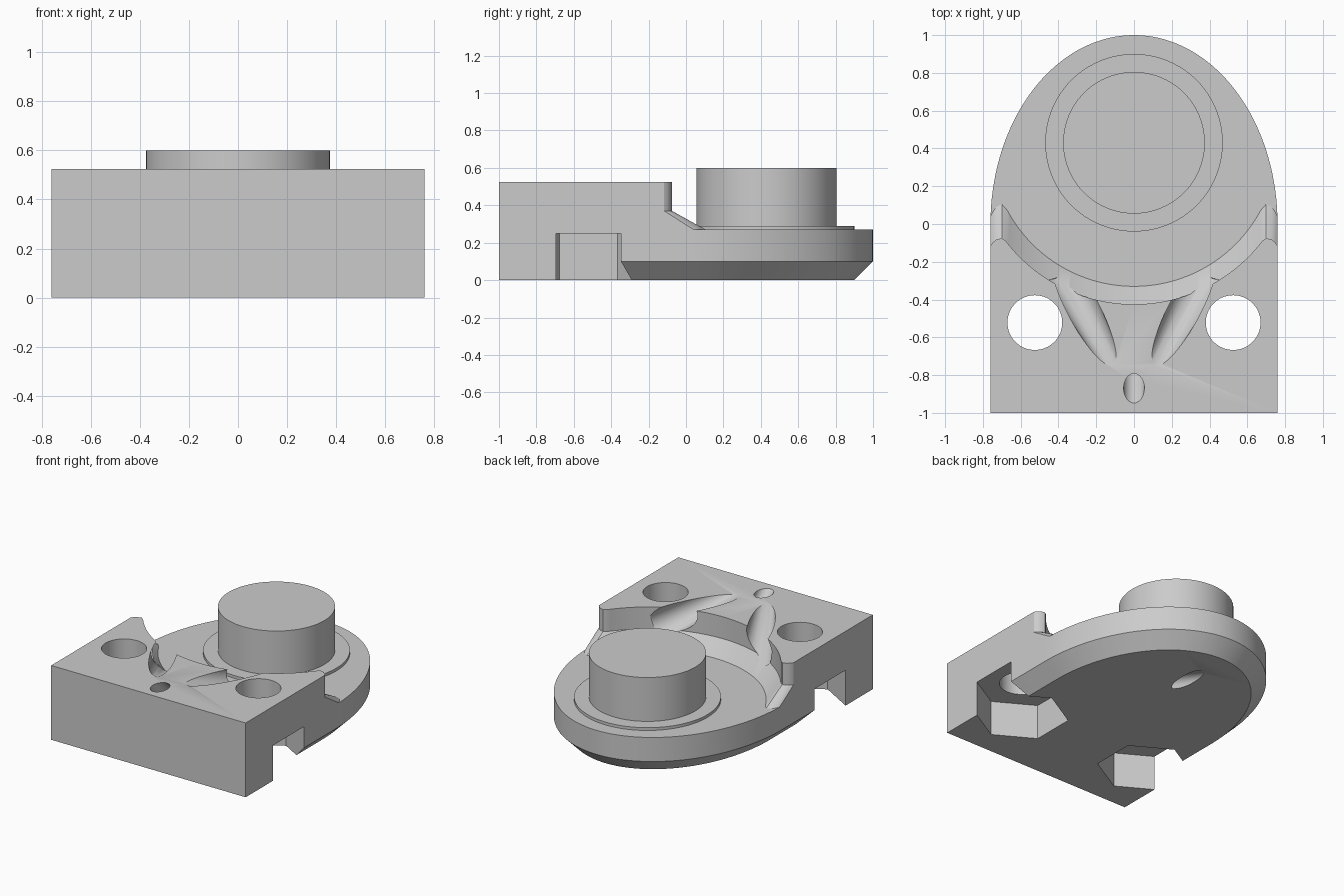
import bpy
import bmesh
from math import cos, sin, pi, sqrt, radians
from mathutils import Vector

if "Cube" in bpy.data.objects:
    bpy.data.objects.remove(bpy.data.objects["Cube"])

grey = bpy.data.materials.new("plain grey")
grey.use_nodes = True
COLOUR = (0.6, 0.6, 0.6, 1)
grey.diffuse_color = COLOUR
grey.node_tree.nodes["Principled BSDF"].inputs["Base Color"].default_value = COLOUR

HALF = 0.76        # half width of the body
DISC_Y = 0.43      # centre of the round post and recess


def finish(name, bm):
    bmesh.ops.recalc_face_normals(bm, faces=bm.faces)
    mesh = bpy.data.meshes.new(name)
    bm.to_mesh(mesh)
    bm.free()
    mesh.materials.append(grey)
    obj = bpy.data.objects.new(name, mesh)
    bpy.context.collection.objects.link(obj)
    return obj


def loft(name, rings):
    """Skin matching closed rings and cap both ends."""
    bm = bmesh.new()
    rows = [[bm.verts.new(p) for p in ring] for ring in rings]
    for a, b in zip(rows, rows[1:]):
        for i in range(len(a)):
            j = (i + 1) % len(a)
            bm.faces.new((a[i], a[j], b[j], b[i]))
    bm.faces.new(rows[0])
    bm.faces.new(rows[-1])
    return finish(name, bm)


def rod(name, start, end, r1, r2, sides=64, turn=0):
    """Cylinder or cone between two points."""
    start, end = Vector(start), Vector(end)
    axis = end - start
    u = axis.orthogonal().normalized()
    if abs(axis.normalized().z) > 0.99:
        u = Vector((1, 0, 0))
    v = axis.normalized().cross(u)
    angles = [turn + 2 * pi * i / sides for i in range(sides)]
    return loft(name, [[c + r * (u * cos(a) + v * sin(a)) for a in angles]
                       for c, r in ((start, r1), (end, r2))])


def cut(target, cutter):
    mod = target.modifiers.new("cut", "BOOLEAN")
    mod.operation = "DIFFERENCE"
    mod.solver = "EXACT"
    mod.object = cutter
    bpy.context.view_layer.objects.active = target
    bpy.ops.object.modifier_apply(modifier=mod.name)
    bpy.data.objects.remove(cutter)


def outline(inset, front):
    """Straight sides closed by a half ellipse at the back."""
    a, b = HALF - inset, 1 - inset
    arc = [(a * cos(pi * i / 72), b * sin(pi * i / 72)) for i in range(73)]
    return [(a, front)] + arc + [(-a, front)]


# Full height body
body = loft("body", [[(x, y, z) for x, y in outline(0, -1)] for z in (0, 0.525)])


# Round recess with a sloped foot and rounded wing tips
def recess_ring(z, radius, reach, tip):
    n = 48
    half = [(reach * i / n, DISC_Y - sqrt(radius ** 2 - (reach * i / n) ** 2))
            for i in range(n + 1)]
    half += tip + [(1, tip[-1][1]), (1, 1.2)]
    left = [(-x, y) for x, y in reversed(half[1:])]
    return [(x, y, z) for x, y in left + half]


top_tip = [(0.70, -0.075), (0.73, -0.083), (0.75, -0.10), (0.765, -0.125)]
foot_tip = [(0.70, 0.105), (0.73, 0.09), (0.75, 0.06), (0.765, 0.03)]
cut(body, loft("recess_cutter", [
    recess_ring(0.27, 0.76, 0.67, foot_tip),
    recess_ring(0.37, 0.855, 0.68, top_tip),
    recess_ring(0.7, 0.855, 0.68, top_tip)]))

# Chamfer around the lower rim
section = [(0.12, -0.02), (-0.02, 0.12), (-0.02, -0.02)]
paths = [[(x, y, z) for x, y in outline(d, -0.5)] for d, z in section]
cut(body, loft("chamfer_cutter", list(zip(*paths))))

for side in (-1, 1):
    # Hexagonal pocket below and bolt hole through it
    x, y = side * 0.525, -0.522
    cut(body, rod("pocket_cutter", (x, y, -0.1), (x, y, 0.25), 0.31, 0.31, 6, pi / 6))
    cut(body, rod("bolt_cutter", (x, y, -0.2), (x, y, 0.8), 0.145, 0.145))
    # Slanted groove running down into the recess
    cut(body, rod("groove_cutter", (side * 0.11, -0.75, 0.59),
                  (side * 0.38, -0.24, 0.43), 0.06, 0.11))

# Slanted small holes, one in the top and one underneath
cut(body, rod("top_hole_cutter", (0, -0.97, 0.625), (0, -0.65, 0.305), 0.055, 0.055, 32))
cut(body, rod("under_hole_cutter", (0, 0.85, -0.109), (0, 0.1, 0.164), 0.052, 0.052, 32))

# Low washer and tall round post
washer = rod("washer", (0, DISC_Y, 0.25), (0, DISC_Y, 0.29), 0.47, 0.47, 96)
post = rod("post", (0, DISC_Y, 0.26), (0, DISC_Y, 0.6), 0.375, 0.375, 96)

# Smooth curved walls, keep edges crisp
bpy.ops.object.select_all(action="DESELECT")
for obj in (body, washer, post):
    obj.select_set(True)
bpy.context.view_layer.objects.active = body
bpy.ops.object.shade_smooth_by_angle(angle=radians(30))
